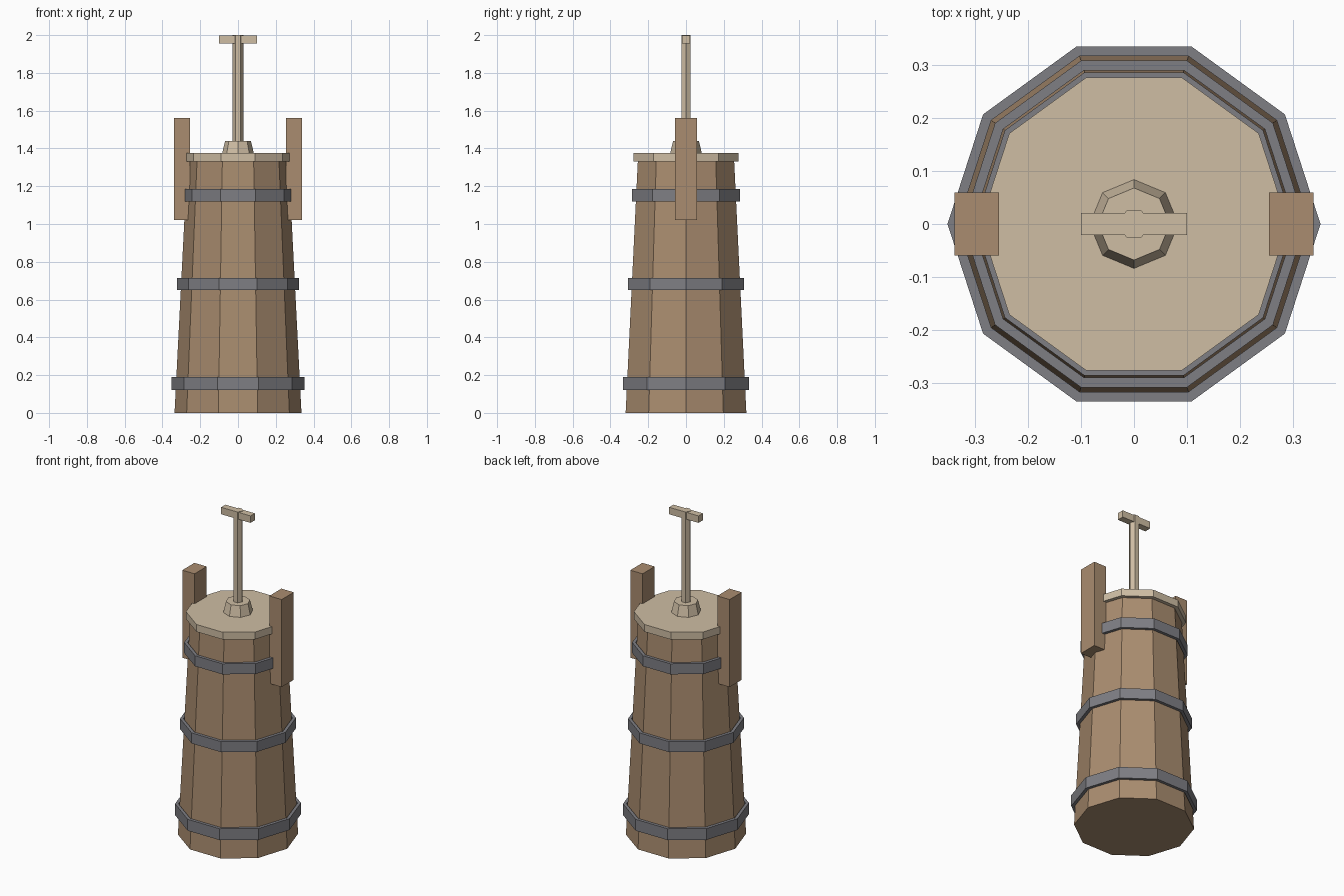
import bpy
import bmesh
from math import cos, sin, pi

if "Cube" in bpy.data.objects:
    bpy.data.objects.remove(bpy.data.objects["Cube"])


def make_material(name, color):
    mat = bpy.data.materials.new(name)
    mat.use_nodes = True
    mat.diffuse_color = (*color, 1)
    mat.node_tree.nodes["Principled BSDF"].inputs["Base Color"].default_value = (*color, 1)
    return mat


stave_wood = make_material("stave wood", (0.40, 0.265, 0.16))
pale_wood = make_material("pale wood", (0.62, 0.51, 0.37))
iron = make_material("grey iron", (0.21, 0.21, 0.23))


def finish(name, bm, mat):
    bmesh.ops.recalc_face_normals(bm, faces=bm.faces)
    mesh = bpy.data.meshes.new(name)
    bm.to_mesh(mesh)
    bm.free()
    mesh.materials.append(mat)
    obj = bpy.data.objects.new(name, mesh)
    bpy.context.collection.objects.link(obj)
    return obj


def lathe(name, profile, sides, mat, closed=False):
    """Faceted solid from (radius, height) points; closed makes a hollow ring."""
    bm = bmesh.new()
    rings = [[bm.verts.new((r * cos(2 * pi * i / sides), r * sin(2 * pi * i / sides), z))
              for i in range(sides)] for r, z in profile]
    pairs = list(zip(rings, rings[1:]))
    if closed:
        pairs.append((rings[-1], rings[0]))
    else:
        bm.faces.new(rings[0])
        bm.faces.new(rings[-1])
    for low, high in pairs:
        for i in range(sides):
            j = (i + 1) % sides
            bm.faces.new((low[i], low[j], high[j], high[i]))
    return finish(name, bm, mat)


def box(name, size, center, mat):
    bm = bmesh.new()
    bmesh.ops.create_cube(bm, size=1)
    bmesh.ops.scale(bm, vec=size, verts=bm.verts)
    bmesh.ops.translate(bm, vec=center, verts=bm.verts)
    return finish(name, bm, mat)


# Tapered ten-sided barrel and its lid
lathe("barrel", [(0.336, 0), (0.268, 1.335)], 10, stave_wood)
lathe("lid", [(0.291, 1.33), (0.291, 1.375)], 10, pale_wood)

# Iron hoops standing slightly clear of the staves
for name, radius, inner, low, high in (("lower_hoop", 0.352, 0.333, 0.12, 0.19),
                                       ("middle_hoop", 0.324, 0.305, 0.65, 0.715),
                                       ("upper_hoop", 0.301, 0.282, 1.12, 1.185)):
    lathe(name, [(inner, low), (radius, low), (radius, high), (inner, high)],
          10, iron, closed=True)

# Upright side handles
for side, name in ((1, "left_handle"), (-1, "right_handle")):
    box(name, (0.084, 0.118, 0.54), (side * 0.297, 0, 1.29), stave_wood)

# Plunger: collar, rod and crossbar
lathe("collar", [(0.085, 1.37), (0.068, 1.44)], 8, pale_wood)
lathe("plunger_rod", [(0.029, 1.37), (0.029, 2.0)], 6, pale_wood)
box("crossbar", (0.2, 0.042, 0.043), (0, 0, 1.976), pale_wood)
